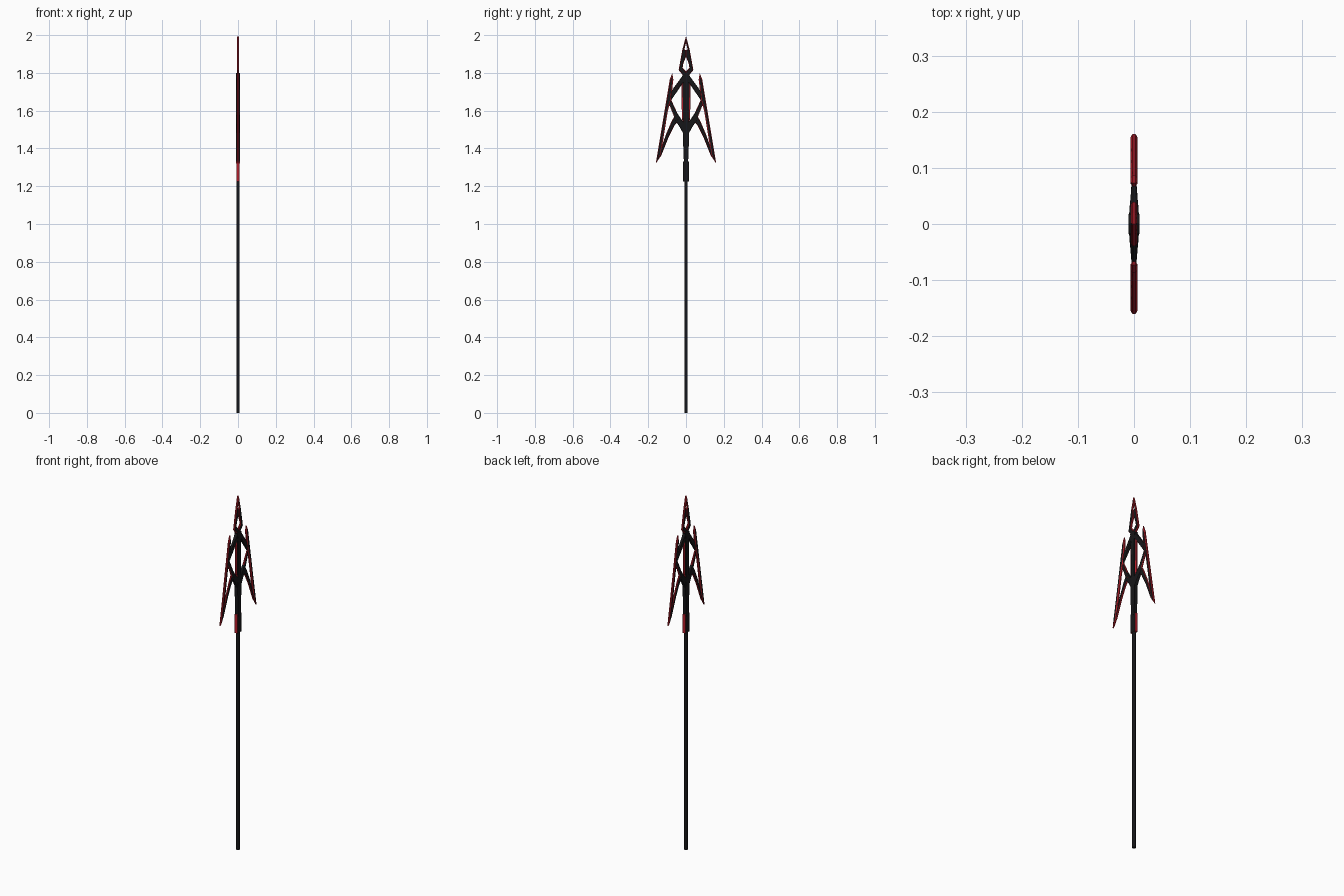
import bpy, bmesh, math
from mathutils import Vector

if "Cube" in bpy.data.objects:
    bpy.data.objects.remove(bpy.data.objects["Cube"])


def material(name, col):
    m = bpy.data.materials.new(name)
    m.diffuse_color = col
    m.use_nodes = True
    m.node_tree.nodes["Principled BSDF"].inputs["Base Color"].default_value = m.diffuse_color
    return m


BLACK = material("black_metal", (0.008, 0.008, 0.009, 1))
RED = material("red_edge", (0.45, 0.012, 0.022, 1))


def inset_loop(pts, d):
    """Shift an outline inward by d, limiting the miter at sharp tips."""
    n = len(pts)
    P = [Vector(p) for p in pts]
    area = sum(P[i].x * P[(i + 1) % n].y - P[(i + 1) % n].x * P[i].y for i in range(n))
    s = 1 if area > 0 else -1
    out = []
    for i in range(n):
        a = (P[i] - P[i - 1]).normalized()
        b = (P[(i + 1) % n] - P[i]).normalized()
        na, nb = Vector((-a.y, a.x)) * s, Vector((-b.y, b.x)) * s
        m = (na + nb).normalized() if (na + nb).length > 1e-4 else na
        out.append(P[i] + m * d / max(m.dot(na), 0.35))
    return out


def plate(name, pts, thick, inset=0.0, rim=RED, mirror=True):
    """Flat blade in the y-z plane with a bevelled rim; thick(y) is half depth."""
    bm = bmesh.new()
    inner = inset_loop(pts, inset) if inset else [Vector(p) for p in pts]
    f = [bm.verts.new((thick(abs(p.x)), p.x, p.y)) for p in inner]
    b = [bm.verts.new((-thick(abs(p.x)), p.x, p.y)) for p in inner]
    n = len(pts)
    bm.faces.new(f)
    bm.faces.new(b[::-1])
    rings = [f, b]
    if inset:
        k = [[bm.verts.new((sx * thick(abs(y)) * 0.5, y, z)) for y, z in pts] for sx in (1, -1)]
        rings = [f, k[0], k[1], b]
    for r, q in zip(rings, rings[1:]):
        for i in range(n):
            j = (i + 1) % n
            bm.faces.new((r[i], q[i], q[j], r[j])).material_index = 1
    bmesh.ops.recalc_face_normals(bm, faces=bm.faces)
    me = bpy.data.meshes.new(name)
    bm.to_mesh(me)
    bm.free()
    me.materials.append(BLACK)
    me.materials.append(rim)
    ob = bpy.data.objects.new(name, me)
    bpy.context.collection.objects.link(ob)
    if mirror:
        mod = ob.modifiers.new("mirror", 'MIRROR')
        mod.use_axis = (False, True, False)
        mod.use_mirror_merge = False
    return ob


def flat(t):
    return lambda y: t


def lens(y):
    return max(0.003, 0.009 * (1 - (y / 0.085) ** 2))


# Shaft
bpy.ops.mesh.primitive_cylinder_add(vertices=12, radius=0.009, depth=1.5, location=(0, 0, 0.75))
shaft = bpy.context.object
shaft.name = "shaft"
shaft.data.materials.append(BLACK)

# Collar with red sides
plate("collar", [(-.017, 1.225), (.017, 1.225), (.017, 1.33), (-.017, 1.33)],
      flat(0.009), mirror=False)

# Central spine
plate("spine", [(-.011, 1.32), (.011, 1.32), (.017, 1.47), (.012, 1.56), (.012, 1.74), (.018, 1.79),
                (0, 1.80), (-.018, 1.79), (-.012, 1.74), (-.012, 1.56), (-.017, 1.47)],
      flat(0.0095), rim=BLACK, mirror=False)

# Red strips beside the spine
plate("spine_strip", [(.008, 1.50), (.022, 1.56), (.024, 1.74), (.008, 1.77)], flat(0.006), 0.006)

# Hollow spear tip
plate("tip", [(0, 1.995), (.02, 1.92), (.039, 1.815), (.006, 1.775), (0, 1.775), (0, 1.808),
              (.018, 1.828), (.014, 1.85), (0, 1.885), (0, 1.92), (.008, 1.925), (0, 1.96)],
      flat(0.0055), 0.0035)

# Side wings
plate("wing", [(.073, 1.798), (.086, 1.765), (.160, 1.32), (.135, 1.358), (.096, 1.60),
               (.080, 1.655), (.067, 1.765)], flat(0.006), 0.005)

# Upper struts from spine to wing
plate("upper_strut", [(0, 1.755), (0, 1.797), (.018, 1.785), (.088, 1.69), (.085, 1.645), (.018, 1.745)],
      lens, 0.002, BLACK)

# Lower struts from hub to wing
plate("lower_strut", [(.045, 1.585), (.082, 1.665), (.096, 1.65), (.060, 1.56), (.040, 1.545)],
      lens, 0.003)

# Hub hooks
plate("hub_hook", [(0, 1.45), (.018, 1.485), (.034, 1.515), (.062, 1.555), (.048, 1.59),
                   (.022, 1.55), (0, 1.53)], lens, 0.002, BLACK)

# Swept lower blades
plate("lower_blade", [(.036, 1.55), (.050, 1.59), (.076, 1.545), (.108, 1.47), (.150, 1.345),
                      (.132, 1.36), (.092, 1.46), (.062, 1.52)], flat(0.0045), 0.003)
